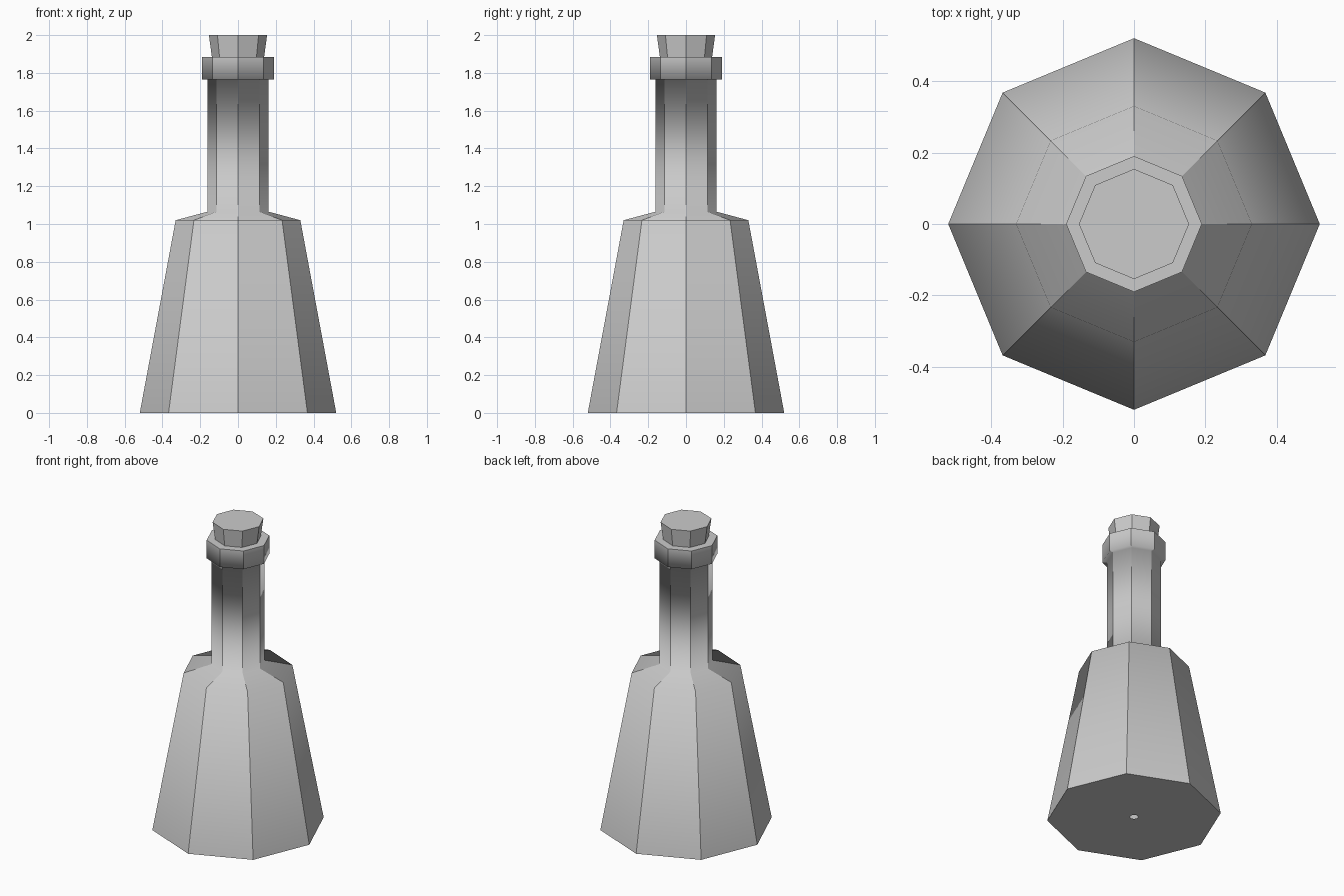
import bpy, bmesh
from math import cos, sin, tau

if "Cube" in bpy.data.objects:
    bpy.data.objects.remove(bpy.data.objects["Cube"])

SIDES = 8


def lathe(name, profile, sharp_rings, cap_bottom=False, cap_top=False):
    """Eight-sided lathe: strips shade smoothly lengthwise, with crisp vertical corners."""
    bm = bmesh.new()
    rings = [[bm.verts.new((r * cos(tau * i / SIDES), r * sin(tau * i / SIDES), z))
              for i in range(SIDES)] for r, z in profile]
    for low, high in zip(rings, rings[1:]):
        for i in range(SIDES):
            j = (i + 1) % SIDES
            bm.faces.new((low[i], low[j], high[j], high[i]))
        for a, b in zip(low, high):
            bm.edges.get((a, b)).smooth = False
    if cap_bottom:
        bm.faces.new(rings[0][::-1])
    if cap_top:
        bm.faces.new(rings[-1])
    for k in sharp_rings:
        for i in range(SIDES):
            bm.edges.get((rings[k][i], rings[k][(i + 1) % SIDES])).smooth = False
    for face in bm.faces:
        face.smooth = True
    mesh = bpy.data.meshes.new(name)
    bm.to_mesh(mesh)
    bm.free()
    obj = bpy.data.objects.new(name, mesh)
    bpy.context.collection.objects.link(obj)
    return obj


# Bottle: base with small centre hole, tapered body, shoulder, neck and lip
lathe("bottle", [(0.025, 0), (0.52, 0), (0.33, 1.02), (0.162, 1.065),
                 (0.162, 1.765), (0.19, 1.765), (0.19, 1.885), (0.13, 1.885)],
      sharp_rings=[1, 6])

# Stopper: flares towards the top, seated in the lip
lathe("stopper", [(0.135, 1.86), (0.154, 2.0)], sharp_rings=[0, 1],
      cap_bottom=True, cap_top=True)
